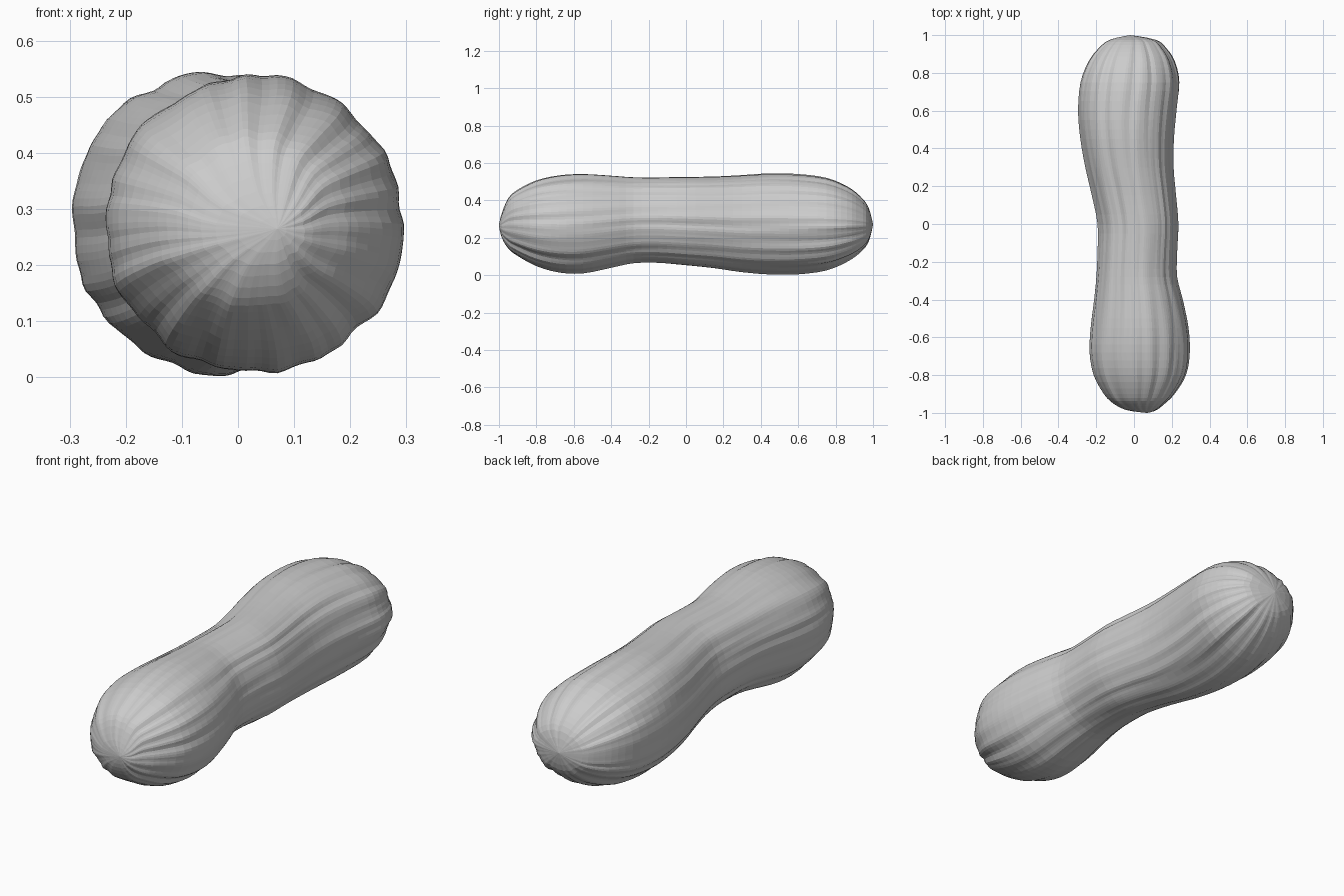
import bpy, bmesh, math
from mathutils import Vector, noise

if "Cube" in bpy.data.objects:
    bpy.data.objects.remove(bpy.data.objects["Cube"])

# Silhouette stations: y, left x, right x, bottom z, top z
STATIONS = [
    (-1.00, .065, .075, .26, .27), (-.985, -.04, .12, .20, .33),
    (-.95, -.11, .165, .14, .41), (-.90, -.16, .215, .10, .455),
    (-.80, -.215, .275, .045, .505), (-.68, -.238, .295, .012, .532),
    (-.55, -.232, .288, .008, .540), (-.40, -.213, .258, .038, .532),
    (-.28, -.200, .228, .062, .524), (-.15, -.193, .228, .064, .524),
    (.00, -.192, .235, .052, .527), (.15, -.222, .223, .038, .530),
    (.30, -.258, .210, .018, .538), (.45, -.286, .212, .007, .547),
    (.60, -.300, .226, .008, .543), (.75, -.288, .240, .028, .523),
    (.86, -.245, .215, .072, .478), (.93, -.19, .170, .12, .425),
    (.975, -.13, .115, .175, .365), (1.00, -.025, -.015, .265, .275),
]
SEG, SUB = 120, 3


def catmull(p0, p1, p2, p3, t):
    return [0.5 * (2 * b + (c - a) * t + (2 * a - 5 * b + 4 * c - d) * t * t
                   + (3 * b - a - 3 * c + d) * t ** 3)
            for a, b, c, d in zip(p0, p1, p2, p3)]


# Smoothly interpolated cross-sections
rows = []
n = len(STATIONS)
for i in range(n - 1):
    q = [STATIONS[min(max(i + k, 0), n - 1)] for k in (-1, 0, 1, 2)]
    rows += [catmull(*q, s / SUB) for s in range(SUB)]
rows.append(STATIONS[-1])


# Lengthwise wrinkles, deeper towards the puckered ends
def wrinkle(a, y):
    depth = 0.024 + 0.032 * abs(y) ** 4
    fine = noise.noise(Vector((math.cos(a) * 6, math.sin(a) * 6, y * 1.1)))
    broad = noise.noise(Vector((math.cos(a) * 3 + 9, math.sin(a) * 3, y * .8)))
    return 1 - 0.012 + depth * (1.3 * fine + 0.6 * broad)


bm = bmesh.new()
rings = []
for y, x0, x1, z0, z1 in rows[1:-1]:
    cx, cz, rx, rz = (x0 + x1) / 2, (z0 + z1) / 2, (x1 - x0) / 2, (z1 - z0) / 2
    ring = []
    for k in range(SEG):
        a = 2 * math.pi * k / SEG
        w = wrinkle(a, y)
        ring.append(bm.verts.new((cx + rx * w * math.cos(a), y,
                                  max(0, cz + rz * w * math.sin(a)))))
    rings.append(ring)
for r, s in zip(rings, rings[1:]):
    for k in range(SEG):
        j = (k + 1) % SEG
        bm.faces.new((r[k], r[j], s[j], s[k]))

# Pole fans
for ring, tip in ((rings[0], (.07, -1, .265)), (rings[-1], (-.02, 1, .27))):
    v = bm.verts.new(tip)
    for k in range(SEG):
        bm.faces.new((v, ring[k], ring[(k + 1) % SEG]))
bmesh.ops.recalc_face_normals(bm, faces=bm.faces)

mesh = bpy.data.meshes.new("wrinkled_pod")
bm.to_mesh(mesh)
bm.free()
pod = bpy.data.objects.new("wrinkled_pod", mesh)
bpy.context.collection.objects.link(pod)
